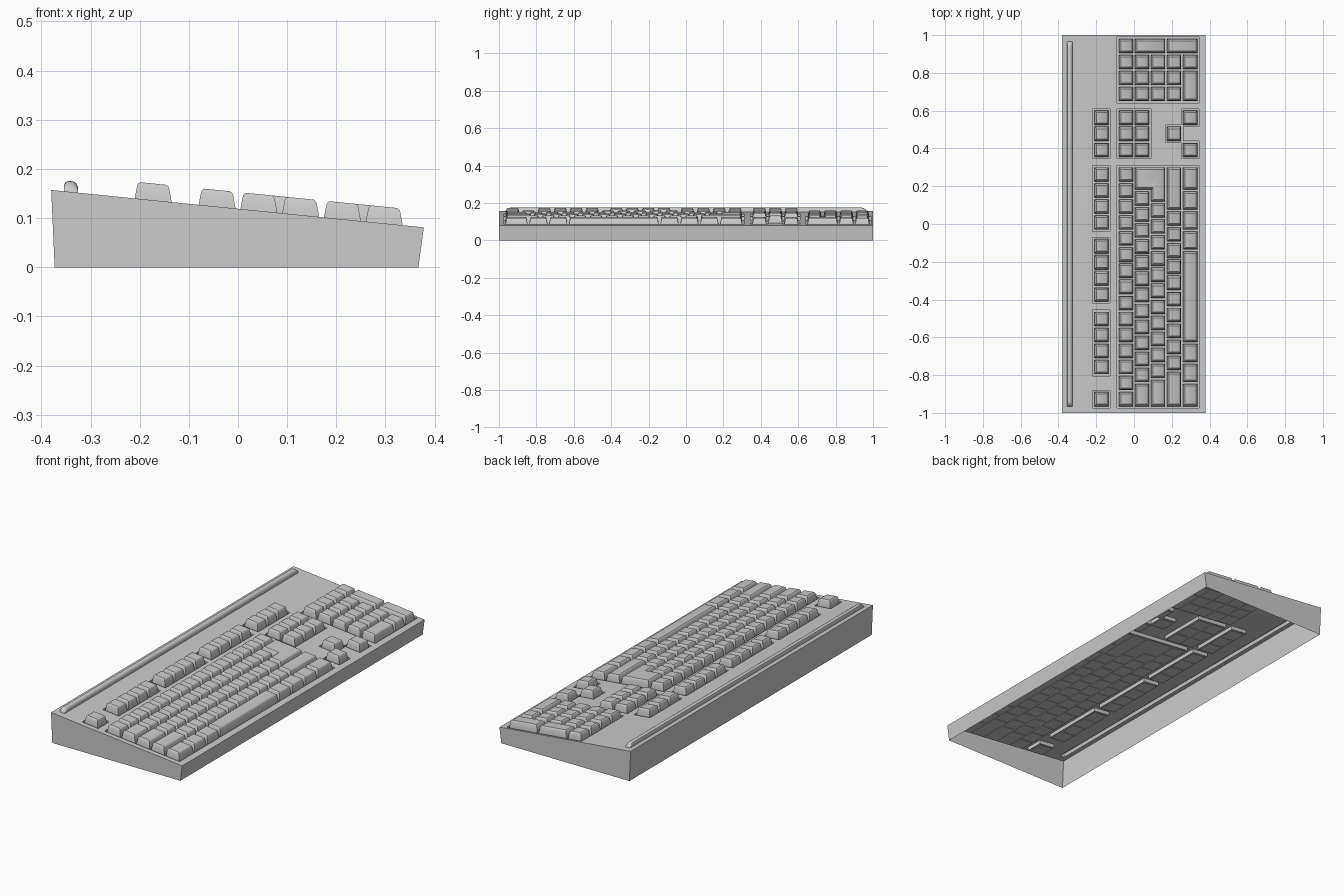
import bpy, bmesh
from math import radians, sin, pi

cube = bpy.data.objects.get("Cube")
if cube:
    bpy.data.objects.remove(cube, do_unlink=True)

UNIT = 0.085      # key pitch
GAP = 0.005       # clearance round each key
DEPTH = 0.02      # depth of the key wells
MARGIN = 0.004    # well border beyond the key cells
ROW = [-0.085 + UNIT * i for i in range(5)]
F_ROW = -0.215
MAIN_Y, NAV_Y, PAD_Y = -0.97, 0.35, 0.645

grey = bpy.data.materials.new("warm_grey_plastic")
grey.use_nodes = True
grey.diffuse_color = (0.6, 0.6, 0.6, 1)
grey.node_tree.nodes["Principled BSDF"].inputs["Base Color"].default_value = (0.6, 0.6, 0.6, 1)


def deck(x):
    """Height of the sloping top plate."""
    return 0.119 - 0.1003 * x


def finish(name, bm, slope=True):
    if slope:
        for v in bm.verts:
            v.co.z += deck(v.co.x)
    mesh = bpy.data.meshes.new(name)
    bm.to_mesh(mesh)
    bm.free()
    mesh.materials.append(grey)
    obj = bpy.data.objects.new(name, mesh)
    bpy.context.collection.objects.link(obj)
    bpy.ops.object.select_all(action="DESELECT")
    obj.select_set(True)
    bpy.context.view_layer.objects.active = obj
    bpy.ops.object.shade_smooth_by_angle(angle=radians(35))
    return obj


def keycap(bm, outline):
    """Raise a tapered cap with softened top edges from a flat outline."""
    base = bm.faces.new([bm.verts.new((x, y, -DEPTH - 0.002)) for x, y in outline])
    made = bmesh.ops.extrude_face_region(bm, geom=[base], use_keep_orig=True)["geom"]
    top = next(g for g in made if isinstance(g, bmesh.types.BMFace))
    for v in top.verts:
        v.co.z = 0
    sides = {f for e in top.edges for f in e.link_faces}
    bmesh.ops.recalc_face_normals(bm, faces=list(sides | {base}))
    bm.normal_update()
    for inset, rise in ((0.005, 0.027), (0.002, 0.004), (0.004, 0.003)):
        bmesh.ops.inset_individual(bm, faces=[top], thickness=inset, depth=rise,
                                   use_even_offset=True)
        bm.normal_update()


def box_key(bm, x, y, rows=1, length=1):
    x0, x1 = x + GAP, x + rows * UNIT - GAP
    y0, y1 = y + GAP, y + length * UNIT - GAP
    keycap(bm, [(x0, y0), (x1, y0), (x1, y1), (x0, y1)])


def key_row(bm, x, y, lengths):
    for n in lengths:
        box_key(bm, x, y, length=n)
        y += n * UNIT


# Main typing block
bm = bmesh.new()
key_row(bm, ROW[0], MAIN_Y, [1] * 15)
key_row(bm, ROW[1], MAIN_Y, [1.5] + [1] * 12)
key_row(bm, ROW[2], MAIN_Y, [1.75] + [1] * 11)
key_row(bm, ROW[3], MAIN_Y, [2.25] + [1] * 10 + [2.75])
key_row(bm, ROW[4], MAIN_Y, [1.5, 1.25, 1.25, 5.75, 1.25, 1.25, 1.25, 1.5])
# L-shaped return key
xa, xb, xc = ROW[1] + GAP, ROW[2] + GAP, ROW[3] - GAP
ya, yb, yc = [MAIN_Y + n * UNIT for n in (12.75, 13.5, 15)]
keycap(bm, [(xb, ya + GAP), (xc, ya + GAP), (xc, yc - GAP),
            (xa, yc - GAP), (xa, yb + GAP), (xb, yb + GAP)])
finish("main_keys", bm)

# Function row
F_GROUPS = [(MAIN_Y, 1), (-0.80, 4), (-0.415, 4), (-0.035, 4), (NAV_Y, 3)]
bm = bmesh.new()
for y, count in F_GROUPS:
    key_row(bm, F_ROW, y, [1] * count)
finish("function_keys", bm)

# Navigation block and arrows
bm = bmesh.new()
for x in ROW[:2]:
    key_row(bm, x, NAV_Y, [1] * 3)
finish("navigation_keys", bm)

ARROWS = [(ROW[3], NAV_Y + UNIT), (ROW[4], NAV_Y), (ROW[4], NAV_Y + 2 * UNIT)]
bm = bmesh.new()
for x, y in ARROWS:
    box_key(bm, x, y)
finish("arrow_keys", bm)

# Number pad
bm = bmesh.new()
key_row(bm, ROW[0], PAD_Y, [1] * 4)
for x in ROW[1:4]:
    key_row(bm, x, PAD_Y, [1] * 3)
key_row(bm, ROW[4], PAD_Y, [2, 1])
for x in (ROW[1], ROW[3]):
    box_key(bm, x, PAD_Y + 3 * UNIT, rows=2)
finish("number_pad_keys", bm)


# Case: open-bottomed shell with sunken key wells
def well(x, y, rows, length):
    return (x - MARGIN, x + rows * UNIT + MARGIN, y - MARGIN, y + length * UNIT + MARGIN)


wells = [well(ROW[0], MAIN_Y, 5, 15), well(ROW[0], NAV_Y, 2, 3), well(ROW[0], PAD_Y, 5, 4)]
wells += [well(F_ROW, y, 1, n) for y, n in F_GROUPS]
wells += [well(x, y, 1, 1) for x, y in ARROWS]
RAIL_X, RAIL_W, RAIL_END = -0.34, 0.014, 0.965
slot = (RAIL_X - RAIL_W, RAIL_X + RAIL_W, -RAIL_END, RAIL_END)
holes = wells + [slot]
BACK, FRONT = -0.38, 0.378

bm = bmesh.new()
xs = sorted({BACK, FRONT} | {x for h in holes for x in h[:2]})
ys = sorted({-1.0, 1.0} | {y for h in holes for y in h[2:]})
grid = [[bm.verts.new((x, y, deck(x))) for y in ys] for x in xs]
for i in range(len(xs) - 1):
    for j in range(len(ys) - 1):
        cx, cy = (xs[i] + xs[i + 1]) / 2, (ys[j] + ys[j + 1]) / 2
        if not any(h[0] < cx < h[1] and h[2] < cy < h[3] for h in holes):
            bm.faces.new((grid[i][j], grid[i + 1][j], grid[i + 1][j + 1], grid[i][j + 1]))
bmesh.ops.delete(bm, geom=[v for v in bm.verts if not v.link_faces], context="VERTS")


def skirt(upper, lower, floor):
    """Join two four-point loops with walls, optionally closing the lower one."""
    a = [bm.verts.new(p) for p in upper]
    b = [bm.verts.new(p) for p in lower]
    for k in range(4):
        n = (k + 1) % 4
        quad = (a[k], a[n], b[n], b[k])
        bm.faces.new(quad if floor else quad[::-1])
    if floor:
        bm.faces.new(b)


def corners(x0, x1, y0, y1):
    return [(x0, y0), (x1, y0), (x1, y1), (x0, y1)]


for w in wells:
    ring = corners(*w)
    skirt([(x, y, deck(x)) for x, y in ring],
          [(x, y, deck(x) - DEPTH) for x, y in ring], True)
skirt([(x, y, deck(x)) for x, y in corners(BACK, FRONT, -1, 1)],
      [(x, y, 0) for x, y in corners(-0.373, 0.367, -1, 1)], False)
finish("case", bm, slope=False)

# Rounded rail along the back edge, hollow beneath
bm = bmesh.new()
section = [(-1, 0), (-1, 0.55), (-0.8, 0.85), (-0.4, 1),
           (0.4, 1), (0.8, 0.85), (1, 0.55), (1, 0)]
steps = [sin(pi / 2 * k / 5) for k in range(6)]
stations = [(-RAIL_END + 0.03 * (1 - (1 - s * s) ** 0.5), s) for s in steps]
stations += [(-y, s) for y, s in reversed(stations)]
rings = [[bm.verts.new((RAIL_X + RAIL_W * u, y, 0.022 * s * h)) for u, h in section]
         for y, s in stations]
for r0, r1 in zip(rings, rings[1:]):
    for k in range(len(section) - 1):
        bm.faces.new((r0[k], r1[k], r1[k + 1], r0[k + 1]))
bmesh.ops.remove_doubles(bm, verts=bm.verts, dist=0.00001)
finish("back_rail", bm)
